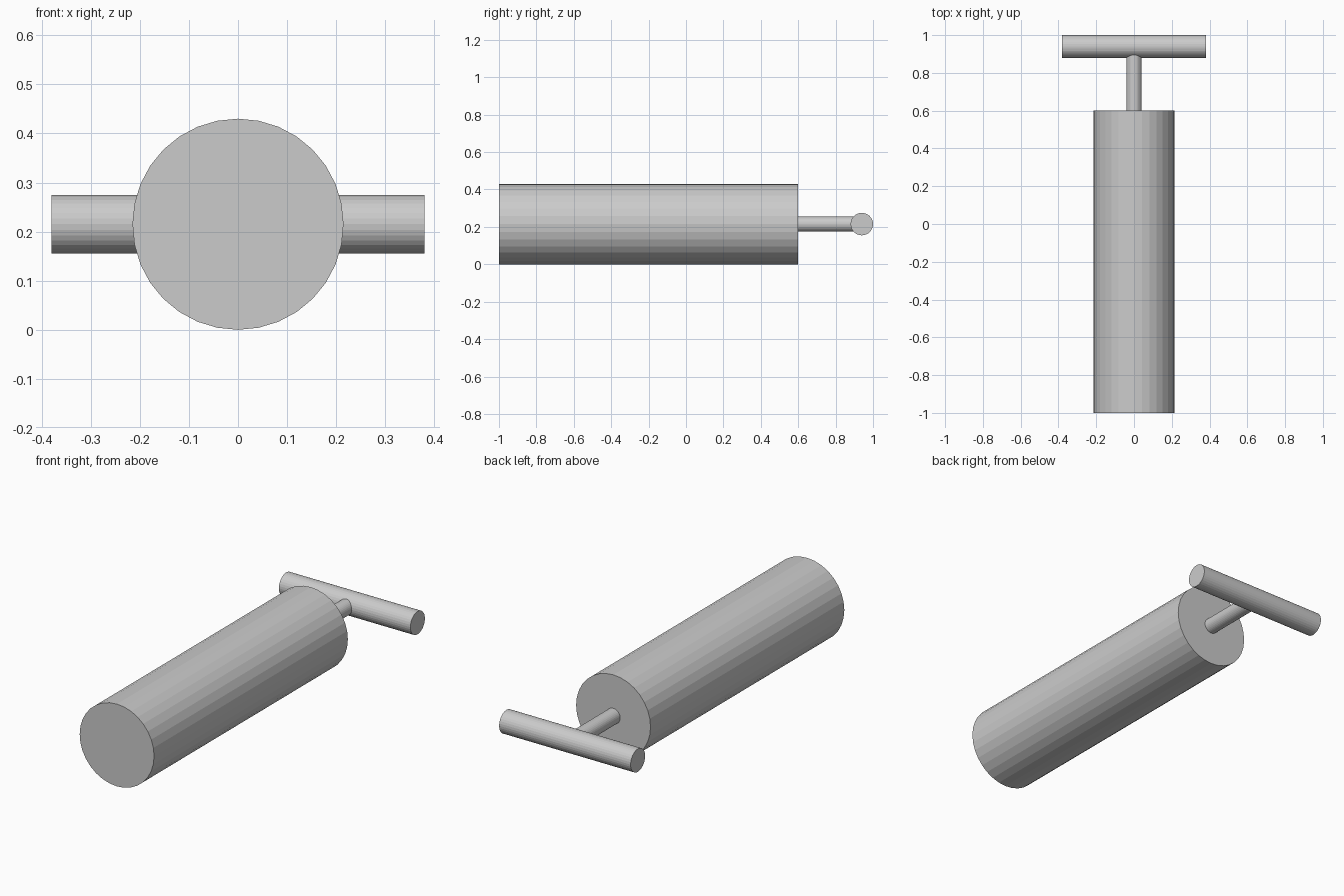
import bpy
from math import pi

cube = bpy.data.objects.get("Cube")
if cube:
    bpy.data.objects.remove(cube, do_unlink=True)

# Single light grey material
grey = bpy.data.materials.new("light grey")
grey.use_nodes = True
colour = (0.6, 0.6, 0.6, 1)
grey.diffuse_color = colour
grey.node_tree.nodes["Principled BSDF"].inputs["Base Color"].default_value = colour

AXIS_Z = 0.215
ALONG_Y = (pi / 2, 0, 0)
ALONG_X = (0, pi / 2, 0)


def cylinder(name, radius, length, y, rotation):
    bpy.ops.mesh.primitive_cylinder_add(
        vertices=32, radius=radius, depth=length,
        location=(0, y, AXIS_Z), rotation=rotation)
    obj = bpy.context.object
    obj.name = name
    obj.data.materials.append(grey)
    bpy.ops.object.transform_apply(location=False, rotation=True, scale=False)
    return obj


# Barrel, plunger rod reaching into the grip, and cross grip
cylinder("barrel", 0.215, 1.6, -0.2, ALONG_Y)
cylinder("plunger_rod", 0.04, 0.34, 0.77, ALONG_Y)
cylinder("cross_grip", 0.06, 0.76, 0.94, ALONG_X)
